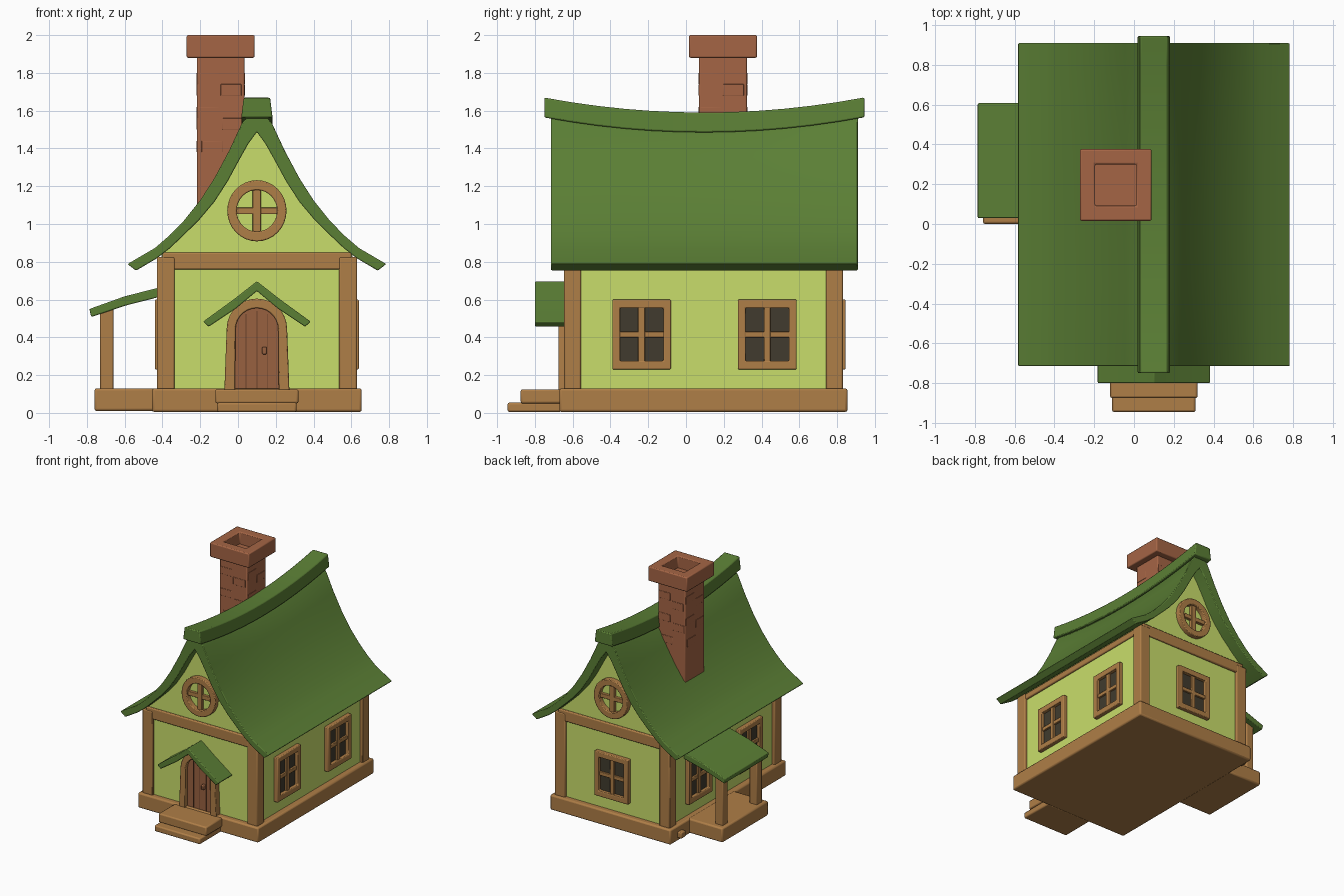
import bpy, bmesh, math
from math import sin, cos, pi
from mathutils import Matrix

old = bpy.data.objects.get("Cube")
if old:
    bpy.data.objects.remove(old, do_unlink=True)


def material(name, *rgb):
    lin = [((c / 255 + 0.055) / 1.055) ** 2.4 for c in rgb] + [1.0]
    m = bpy.data.materials.new(name)
    m.use_nodes = True
    m.diffuse_color = lin
    bsdf = next(n for n in m.node_tree.nodes if n.type == 'BSDF_PRINCIPLED')
    bsdf.inputs["Base Color"].default_value = lin
    return m


ROOF = material("roof_green", 91, 127, 53)
WALL = material("lime_plaster", 201, 222, 107)
WOOD = material("timber_brown", 175, 126, 71)
BRICK = material("brick_red", 165, 101, 69)
DOOR = material("door_brown", 152, 97, 64)
GLASS = material("dark_glass", 65, 59, 46)
LINE = material("groove_brown", 105, 64, 42)

CX, CY = 0.10, 0.095      # middle of the house
Y0, Y1 = -0.625, 0.81     # wall planes


def loft(name, rings, mat, closed=False, bevel=0.0, xf=None):
    """Skin a series of equal rings; cap the ends unless closed."""
    bm = bmesh.new()
    vs = [[bm.verts.new(p) for p in r] for r in rings]
    n, k = len(vs), len(vs[0])
    for i in range(n if closed else n - 1):
        a, b = vs[i], vs[(i + 1) % n]
        for j in range(k):
            bm.faces.new((a[j], a[(j + 1) % k], b[(j + 1) % k], b[j]))
    if not closed:
        bm.faces.new(vs[0])
        bm.faces.new(vs[-1])
    bmesh.ops.recalc_face_normals(bm, faces=bm.faces)
    if xf:
        bm.transform(xf)
    me = bpy.data.meshes.new(name)
    bm.to_mesh(me)
    bm.free()
    ob = bpy.data.objects.new(name, me)
    bpy.context.collection.objects.link(ob)
    me.materials.append(mat)
    if bevel:
        mod = ob.modifiers.new("soft_edges", 'BEVEL')
        mod.width, mod.segments = bevel, 2
    for o in bpy.context.selected_objects:
        o.select_set(False)
    ob.select_set(True)
    bpy.context.view_layer.objects.active = ob
    bpy.ops.object.shade_smooth_by_angle(angle=math.radians(35))


def prism(name, pts, y, mat, bevel=0.0, xf=None):
    loft(name, [[(px, v, pz) for px, pz in pts] for v in y], mat, bevel=bevel, xf=xf)


def box(name, x, y, z, mat, bevel=0.008, xf=None):
    pts = [(x[0], z[0]), (x[1], z[0]), (x[1], z[1]), (x[0], z[1])]
    prism(name, pts, y, mat, bevel, xf)


def band(name, outer, inner, y, mat, closed=False, bevel=0.006, xf=None):
    """Rectangular section that follows two matching outlines in the xz plane."""
    rings = [[(o[0], y[0], o[1]), (i[0], y[0], i[1]), (i[0], y[1], i[1]), (o[0], y[1], o[1])]
             for o, i in zip(outer, inner)]
    loft(name, rings, mat, closed, bevel, xf)


def mirrored(half):
    """Mirror a right-hand outline, top to bottom, across the house middle."""
    return [(CX - x, z) for x, z in reversed(half)] + [(CX + x, z) for x, z in half if x]


def dip(y):
    """How far the ridge sags at a given y."""
    return 0.08 * (1 - ((y - CY) / 0.85) ** 2)


# Foundation, porch floor and front steps
box("foundation", (-0.455, 0.655), (-0.67, 0.855), (0.005, 0.13), WOOD, 0.012)
box("porch_floor", (-0.76, -0.44), (0.0, 0.605), (0.01, 0.13), WOOD, 0.012)
box("lower_step", (-0.11, 0.31), (-0.945, -0.66), (0.005, 0.055), WOOD, 0.01)
box("upper_step", (-0.12, 0.32), (-0.875, -0.66), (0.05, 0.125), WOOD, 0.01)
box("foundation_peg", (-0.49, -0.44), (0.7, 0.76), (0.03, 0.08), WOOD)

# Roof: the upper skin sags toward the ridge, the underside runs straight
outer = [(0.0, 1.61), (0.03, 1.6), (0.08, 1.54), (0.146, 1.395), (0.225, 1.245), (0.3, 1.127),
         (0.385, 1.02), (0.46, 0.942), (0.54, 0.873), (0.685, 0.788)]
inner = [(0.0, 1.487), (0.045, 1.425), (0.09, 1.345), (0.155, 1.225), (0.225, 1.117),
         (0.305, 1.022), (0.385, 0.943), (0.46, 0.872), (0.53, 0.818), (0.64, 0.753)]
roof_rings = []
for s in range(13):
    y = -0.715 + 1.625 * s / 12
    top = [(x, y, z - dip(y) * max(0, (z - 0.79) / 0.8) ** 2) for x, z in mirrored(outer)]
    roof_rings.append(top + [(x, y, z) for x, z in mirrored(inner)[::-1]])
loft("roof", roof_rings, ROOF, bevel=0.006)

# Plaster body reaches just into the roof
gable = [(x, z + 0.01) for x, z in inner[:8]] + [(0.505, 0.845), (0.505, 0.1)]
prism("plaster_walls", mirrored(gable), (Y0, Y1), WALL)

# Ridge cap
cap = []
for s in range(13):
    y = -0.75 + 1.695 * s / 12
    cap.append([(CX + x, y, z - dip(y)) for x, z in
                ((-0.083, 1.565), (-0.07, 1.67), (0.07, 1.67), (0.083, 1.565))])
loft("ridge_cap", cap, ROOF, bevel=0.008)

# Timber frame
for side, px in (("right", -0.43), ("left", 0.535)):
    for end, py in (("front", -0.645), ("back", 0.74)):
        box(f"{end}_{side}_post", (px, px + 0.095), (py, py + 0.09), (0.12, 0.825), WOOD)
for end, y in (("front", (-0.642, -0.58)), ("back", (0.765, 0.827))):
    box(f"{end}_beam", (-0.4, 0.6), y, (0.76, 0.85), WOOD)
for side, x in (("right", (-0.42, -0.36)), ("left", (0.56, 0.62))):
    box(f"{side}_eave_beam", x, (-0.6, 0.78), (0.775, 0.825), WOOD)


# Square windows, built facing -y and then turned to their wall
def window(name, x, y, turn):
    xf = Matrix.Translation((x, y, 0.415)) @ Matrix.Rotation(math.radians(turn), 4, 'Z')
    square = ((-1, -1), (1, -1), (1, 1), (-1, 1))
    band(name + "_frame", [(a * 0.155, b * 0.185) for a, b in square],
         [(a * 0.115, b * 0.14) for a, b in square], (-0.035, 0.02), WOOD, True, xf=xf)
    box(name + "_glass", (-0.12, 0.12), (-0.005, 0.004), (-0.145, 0.145), GLASS, 0, xf)
    box(name + "_upright", (-0.018, 0.018), (-0.022, 0), (-0.145, 0.145), WOOD, 0.004, xf)
    box(name + "_crossbar", (-0.12, 0.12), (-0.02, 0), (-0.016, 0.016), WOOD, 0.004, xf)


for place, wy in (("front", -0.235), ("back", 0.43)):
    window(f"left_{place}_window", 0.605, wy, 90)
    window(f"right_{place}_window", -0.405, wy, -90)
window("back_window", CX, Y1, 180)

# Round gable windows at both ends
for end, y, turn in (("front", Y0, 0), ("back", Y1, pi)):
    xf = Matrix.Translation((CX, y, 1.07)) @ Matrix.Rotation(turn, 4, 'Z')
    circle = [(cos(2 * pi * i / 32), sin(2 * pi * i / 32)) for i in range(32)]
    band(f"{end}_round_frame", [(a * 0.157, b * 0.162) for a, b in circle],
         [(a * 0.107, b * 0.11) for a, b in circle], (-0.04, 0.02), WOOD, True, xf=xf)
    box(f"{end}_round_upright", (-0.022, 0.022), (-0.025, 0.01), (-0.115, 0.115), WOOD, 0.004, xf)
    box(f"{end}_round_crossbar", (-0.115, 0.115), (-0.023, 0.01), (-0.018, 0.018), WOOD, 0.004, xf)


# Front door with arched frame
def arch(r, foot, top):
    pts = [(CX + r * cos(pi * i / 14), top - r + r * sin(pi * i / 14)) for i in range(15)]
    return [(CX + foot, 0.12)] + pts + [(CX - foot, 0.12)]


band("door_frame", arch(0.16, 0.172, 0.605), arch(0.113, 0.116, 0.555), (-0.675, -0.6), WOOD)
prism("door_panel", arch(0.116, 0.118, 0.558), (-0.645, -0.6), DOOR)
for i, gx in enumerate((-0.058, 0.0, 0.058)):
    box(f"door_groove_{i}", (CX + gx - 0.002, CX + gx + 0.002), (-0.647, -0.643),
        (0.13, 0.54 - abs(gx) * 0.3), LINE, 0)
box("door_handle", (0.128, 0.152), (-0.672, -0.64), (0.31, 0.35), DOOR, 0.006)

# Door canopy
canopy_top = [(0.0, 0.697), (0.12, 0.603), (0.285, 0.483)]
canopy_low = [(0.0, 0.645), (0.11, 0.553), (0.255, 0.456)]
prism("door_canopy", mirrored(canopy_top) + mirrored(canopy_low)[::-1], (-0.8, -0.6), ROOF, 0.006)

# Side porch
prism("porch_roof", [(-0.787, 0.55), (-0.6, 0.617), (-0.4, 0.668), (-0.4, 0.618),
                     (-0.6, 0.567), (-0.777, 0.508)], (0.03, 0.607), ROOF, 0.006)
for end, y in (("front", 0.04), ("back", 0.49)):
    box(f"porch_{end}_post", (-0.73, -0.66), (y, y + 0.07), (0.12, 0.56), WOOD)

# Chimney with open crown and a few slightly proud bricks
SX, SY = -0.092, 0.196
box("chimney_shaft", (SX - 0.126, SX + 0.126), (SY - 0.126, SY + 0.126), (0.85, 1.9), BRICK)
corners = ((-1, -1), (1, -1), (1, 1), (-1, 1))
crown = [[(SX + a * w, SY + b * w, z) for w, z in
          ((0.18, 1.88), (0.18, 2.0), (0.104, 2.0), (0.104, 1.88))] for a, b in corners]
loft("chimney_crown", crown, BRICK, closed=True, bevel=0.008)
for face in range(4):
    xf = Matrix.Translation((SX, SY, 0)) @ Matrix.Rotation(face * pi / 2, 4, 'Z')
    for i, (u, z) in enumerate(((-0.12, 1.74), (0.0, 1.68), (-0.12, 1.56), (0.01, 1.5), (-0.1, 1.38))):
        box(f"chimney_brick_{face}_{i}", (u, u + 0.11), (-0.129, -0.1), (z, z + 0.06), BRICK, 0.002, xf)
